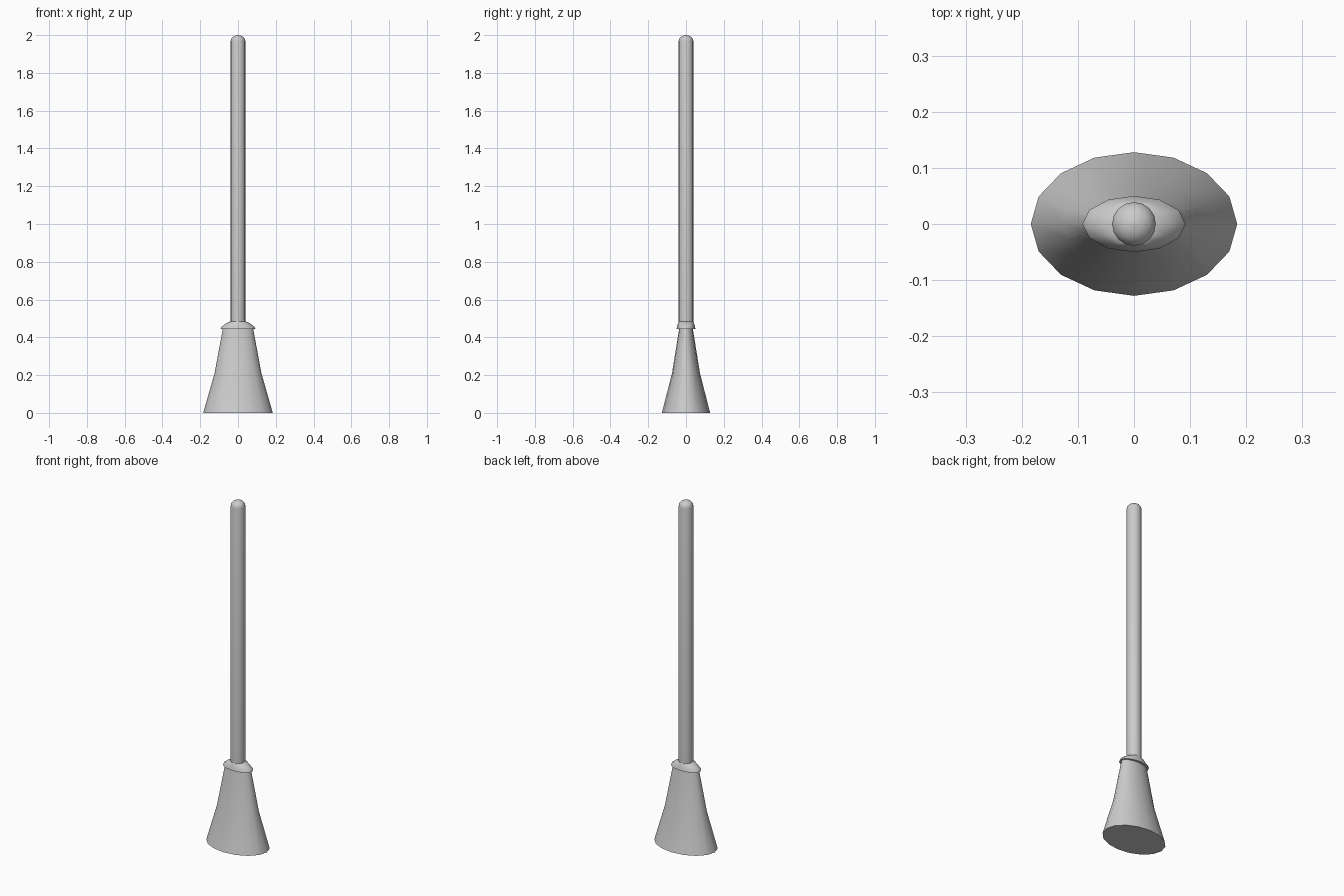
import bpy, bmesh
from math import cos, sin, pi, radians

cube = bpy.data.objects.get("Cube")
if cube:
    bpy.data.objects.remove(cube)

grey = bpy.data.materials.new("plain grey")
grey.use_nodes = True
colour = (0.6, 0.6, 0.6, 1)
grey.diffuse_color = colour
grey.node_tree.nodes["Principled BSDF"].inputs["Base Color"].default_value = colour


def loft(name, sides, rings):
    """Join elliptical rings (radius x, radius y, height) and cap both ends."""
    bm = bmesh.new()
    loops = []
    for rx, ry, z in rings:
        angles = [2 * pi * i / sides for i in range(sides)]
        loops.append([bm.verts.new((rx * cos(a), ry * sin(a), z)) for a in angles])
    for low, high in zip(loops, loops[1:]):
        for i in range(sides):
            j = (i + 1) % sides
            bm.faces.new((low[i], low[j], high[j], high[i]))
    bm.faces.new(loops[0][::-1])
    bm.faces.new(loops[-1])
    mesh = bpy.data.meshes.new(name)
    bm.to_mesh(mesh)
    bm.free()
    mesh.materials.append(grey)
    obj = bpy.data.objects.new(name, mesh)
    bpy.context.collection.objects.link(obj)
    bpy.ops.object.select_all(action="DESELECT")
    obj.select_set(True)
    bpy.context.view_layer.objects.active = obj
    bpy.ops.object.shade_smooth_by_angle(angle=radians(50))


# Flared oval brush head
loft("brush_head", 16, [(0.184, 0.128, 0), (0.124, 0.074, 0.21), (0.08, 0.036, 0.447)])

# Domed oval collar
loft("collar", 12, [(0.092, 0.05, 0.445), (0.088, 0.048, 0.455),
                    (0.064, 0.043, 0.474), (0.039, 0.039, 0.485)])

# Round handle with a domed tip
r = 0.039
dome = [(r * cos(a), r * cos(a), 1.968 + 0.032 * sin(a))
        for a in (0, pi / 8, pi / 4, 3 * pi / 8, 0.49 * pi)]
loft("handle", 16, [(r, r, 0.46)] + dome)
